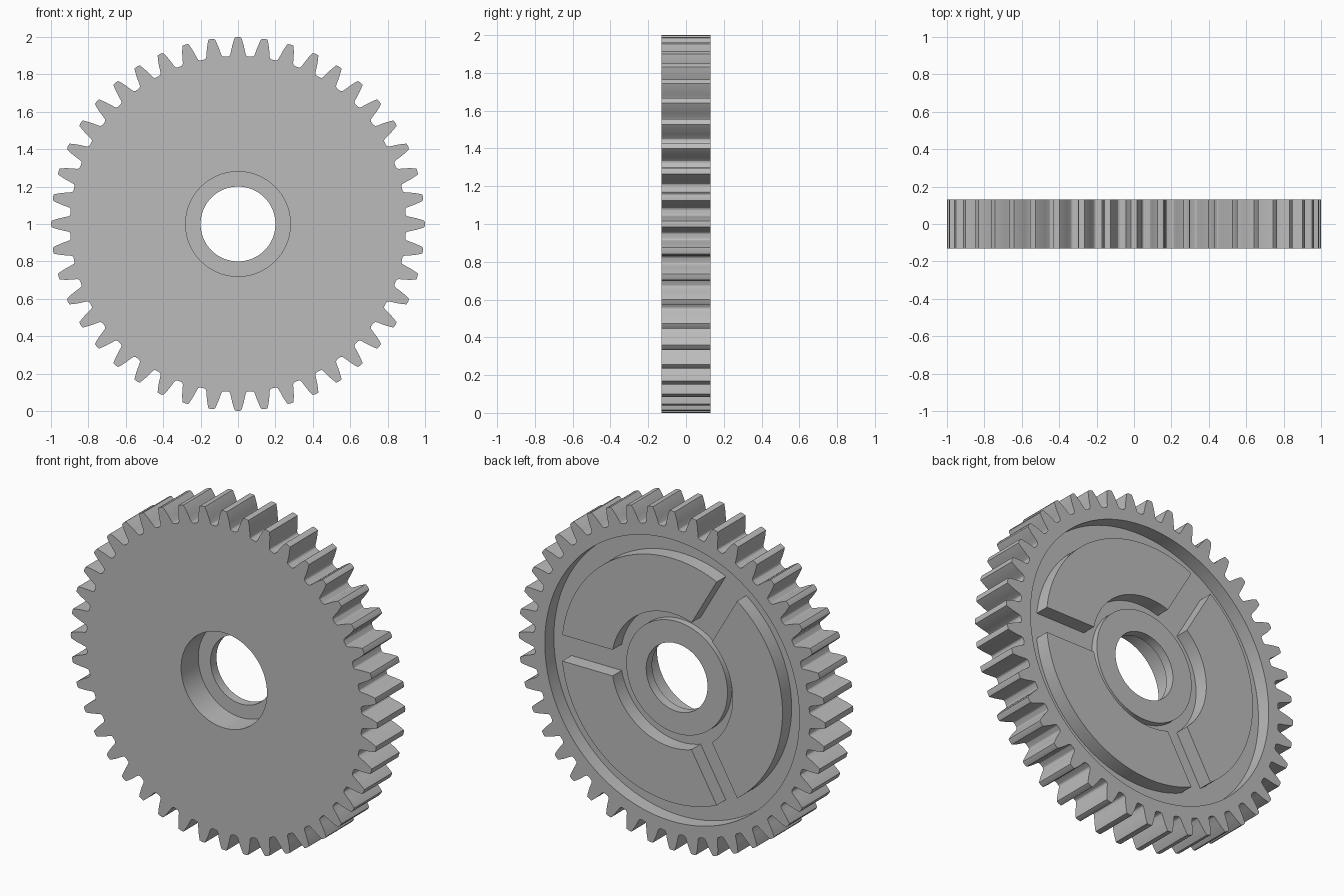
import bpy, bmesh
from math import sin, cos, asin, pi, radians

if "Cube" in bpy.data.objects:
    bpy.data.objects.remove(bpy.data.objects["Cube"], do_unlink=True)

TEETH = 44
HALF = 0.13       # half of the gear width
FLOOR = 0.045     # floor level of the rear recess
HUB_TOP = 0.085   # rear face of the hub
STEP = 0.03       # bottom of the front counterbore

steel = bpy.data.materials.new("plain grey")
steel.use_nodes = True
grey = (0.5, 0.5, 0.5, 1)
steel.diffuse_color = grey
steel.node_tree.nodes["Principled BSDF"].inputs["Base Color"].default_value = grey


def point(radius, angle, y):
    return (radius * cos(angle), y, 1 + radius * sin(angle))


def finish(bm, name):
    mesh = bpy.data.meshes.new(name)
    bm.to_mesh(mesh)
    bm.free()
    mesh.materials.append(steel)
    obj = bpy.data.objects.new(name, mesh)
    bpy.context.collection.objects.link(obj)
    bpy.ops.object.select_all(action='DESELECT')
    obj.select_set(True)
    bpy.context.view_layer.objects.active = obj
    bpy.ops.object.shade_smooth_by_angle(angle=radians(25))
    return obj


# Tooth outline: half a tooth as (degrees, radius), mirrored and repeated
half_tooth = [(0, 1), (0.95, 0.998), (1.2, 0.987), (1.75, 0.96), (2.15, 0.935),
              (2.5, 0.912), (2.8, 0.902), (3.2, 0.898), (180 / TEETH, 0.897)]
tooth = [(-a, r) for a, r in half_tooth[-2:0:-1]] + half_tooth
outline = [(2 * pi * i / TEETH + radians(a), r) for i in range(TEETH) for a, r in tooth]

# Gear body: rings at the outline's angles, joined from the teeth round to the bore
sections = [(None, -HALF), (None, HALF), (0.83, HALF), (0.83, FLOOR),
            (0.33, FLOOR), (0.33, HUB_TOP), (0.2, HUB_TOP), (0.2, STEP),
            (0.28, STEP), (0.28, -HALF)]
bm = bmesh.new()
rings = [[bm.verts.new(point(radius or r, a, y)) for a, r in outline]
         for radius, y in sections]
for k, ring in enumerate(rings):
    following = rings[(k + 1) % len(rings)]
    for i in range(len(ring)):
        j = (i + 1) % len(ring)
        bm.faces.new((ring[i], ring[j], following[j], following[i]))
bmesh.ops.recalc_face_normals(bm, faces=bm.faces)
finish(bm, "gear_body")


# Raised rear pads, parted by three straight slots
def arc(radius, start, gap, steps=48):
    first = start + asin(gap / radius)
    last = start + 2 * pi / 3 - asin(gap / radius)
    return [(radius, first + (last - first) * i / steps) for i in range(steps + 1)]


for n in range(3):
    start = n * 2 * pi / 3
    border = arc(0.72, start, 0.077) + arc(0.395, start, 0.077)[::-1]
    bm = bmesh.new()
    top = [bm.verts.new(point(r, a, HALF)) for r, a in border]
    base = [bm.verts.new(point(r, a, FLOOR)) for r, a in border]
    cap = bm.faces.new(top)
    for i in range(len(top)):
        j = (i + 1) % len(top)
        bm.faces.new((top[j], top[i], base[i], base[j]))
    bm.normal_update()
    if cap.normal.y < 0:
        bmesh.ops.reverse_faces(bm, faces=bm.faces)
    finish(bm, f"rear_pad_{n + 1}")
